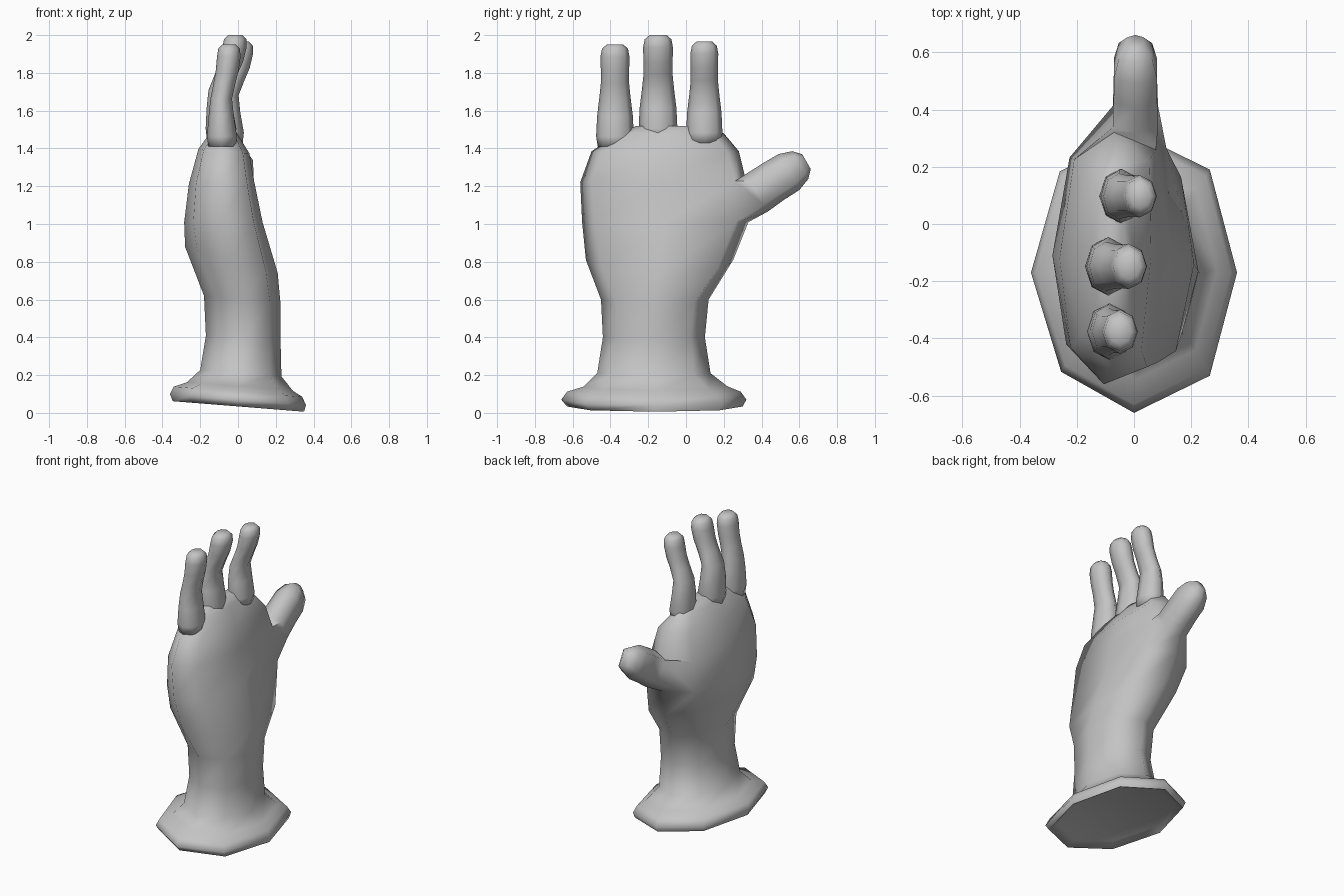
import bpy, bmesh, math
from mathutils import Vector

# Remove the default cube
if "Cube" in bpy.data.objects:
    bpy.data.objects.remove(bpy.data.objects["Cube"])

SIDES = 8
grey = bpy.data.materials.new("plain_grey")
grey.use_nodes = True
colour = (0.55, 0.55, 0.55, 1)
grey.diffuse_color = colour
grey.node_tree.nodes["Principled BSDF"].inputs["Base Color"].default_value = colour


def skin(bm, low, high):
    """Bridge two closed loops of equal length with quads."""
    for i in range(len(low)):
        j = (i + 1) % len(low)
        bm.faces.new((low[i], low[j], high[j], high[i]))


def loft(bm, rings):
    """Skin a list of (centre, u axis, v axis, corner fullness) rings, cap both ends, return the loops."""
    loops = []
    for centre, u, v, full in rings:
        # Corners swell most on the +u side, half as much at -u +v, not at all at -u -v
        swell = {1: 1 + full, 7: 1 + full, 3: 1 + full / 2}
        loop = []
        for i in range(SIDES):
            a, k = math.tau * i / SIDES, swell.get(i, 1)
            loop.append(bm.verts.new(Vector(centre) + (Vector(u) * math.cos(a) + Vector(v) * math.sin(a)) * k))
        loops.append(loop)
    for low, high in zip(loops, loops[1:]):
        skin(bm, low, high)
    bm.faces.new(loops[0][::-1])
    bm.faces.new(loops[-1])
    return loops


def finish(name, bm):
    """Turn the mesh into a smooth shaded object."""
    bmesh.ops.recalc_face_normals(bm, faces=bm.faces)
    mesh = bpy.data.meshes.new(name)
    bm.to_mesh(mesh)
    bm.free()
    mesh.materials.append(grey)
    obj = bpy.data.objects.new(name, mesh)
    bpy.context.collection.objects.link(obj)
    bpy.ops.object.select_all(action='DESELECT')
    obj.select_set(True)
    bpy.context.view_layer.objects.active = obj
    bpy.ops.object.shade_smooth_by_angle(angle=math.radians(85))


# Base, wrist and palm: x range, y range, z, tilt along x, skew of x along y, corner fullness
profile = [
    (-.30, .30, -.57, .24, .06, -.08, 0, .04),
    (-.345, .35, -.63, .30, .034, -.08, 0, .04),
    (-.36, .36, -.66, .32, .07, -.08, 0, .04),
    (-.34, .34, -.63, .29, .112, -.08, 0, .04),
    (-.27, .29, -.54, .22, .14, -.08, 0, .04),
    (-.20, .23, -.47, .13, .21, -.08, 0, .02),
    (-.17, .225, -.44, .10, .40, -.05, 0, .02),
    (-.18, .225, -.45, .12, .60, -.10, 0, .03),
    (-.28, .21, -.53, .25, .81, -.28, .03, .1),
    (-.285, .13, -.55, .33, 1.01, 0, .04, .2),
    (-.26, .085, -.56, .32, 1.22, .05, .04, .22),
    (-.21, .06, -.50, .28, 1.385, -.08, .04, .2),
    (-.15, -.005, -.36, .20, 1.48, 0, 0, .1),
    (-.11, -.03, -.26, .10, 1.52, 0, 0, 0),
]
rings = []
for x0, x1, y0, y1, z, tilt, skew, full in profile:
    rx, ry = (x1 - x0) / 2, (y1 - y0) / 2
    rings.append((((x0 + x1) / 2, (y0 + y1) / 2, z), (rx, 0, rx * tilt), (skew * ry, ry, 0), full))
bm = bmesh.new()
loops = loft(bm, rings)

# Thumb grown out of the two palm faces that face back
low, high = loops[9], loops[10]
for i in (1, 2):
    bm.faces.remove(bm.faces.get((low[i], low[i + 1], high[i + 1], high[i])))
loop = [low[1], low[2], low[3], high[3], high[2], high[1]]
slant = Vector((0, -.5, .866))
outline = [(1, -.65), (0, -1), (-1, -.65), (-1, .65), (0, 1), (1, .65)]
# Thumb stations: y, z, half depth, half height
stations = [(.375, 1.165, .079, .115), (.46, 1.223, .076, .112), (.545, 1.275, .075, .11),
            (.605, 1.312, .058, .085), (.638, 1.33, .028, .045)]
for y, z, depth, height in stations:
    ring = [bm.verts.new(Vector((.005 + depth * s, y, z)) + slant * (height * t)) for s, t in outline]
    skin(bm, loop, ring)
    loop = ring
bm.faces.new(loop)
finish("palm_thumb_and_base", bm)

# Fingers: root x, tip x, y, top z, root z, girth
fingers = {
    "index_finger": (-.045, .023, .097, 1.965, 1.43, 1),
    "middle_finger": (-.09, -.015, -.148, 2.0, 1.45, 1.07),
    "little_finger": (-.085, -.047, -.376, 1.95, 1.41, 1.04),
}
# Shared finger shape: share of height, share of bend, radius in x, radius in y
shape = [(0, 0, .07, .088), (.1, 0, .076, .096), (.3, -.1, .064, .091), (.47, -.1, .055, .08),
         (.62, .35, .056, .072), (.74, .72, .058, .072), (.88, .95, .06, .074),
         (.96, 1, .055, .066), (1, 1, .035, .042)]
for name, (x0, x1, y, top, root, girth) in fingers.items():
    bm = bmesh.new()
    loft(bm, [((x0 + (x1 - x0) * bend, y, root + (top - root) * h), (rx * girth, 0, 0), (0, ry * girth, 0), 0)
              for h, bend, rx, ry in shape])
    finish(name, bm)
